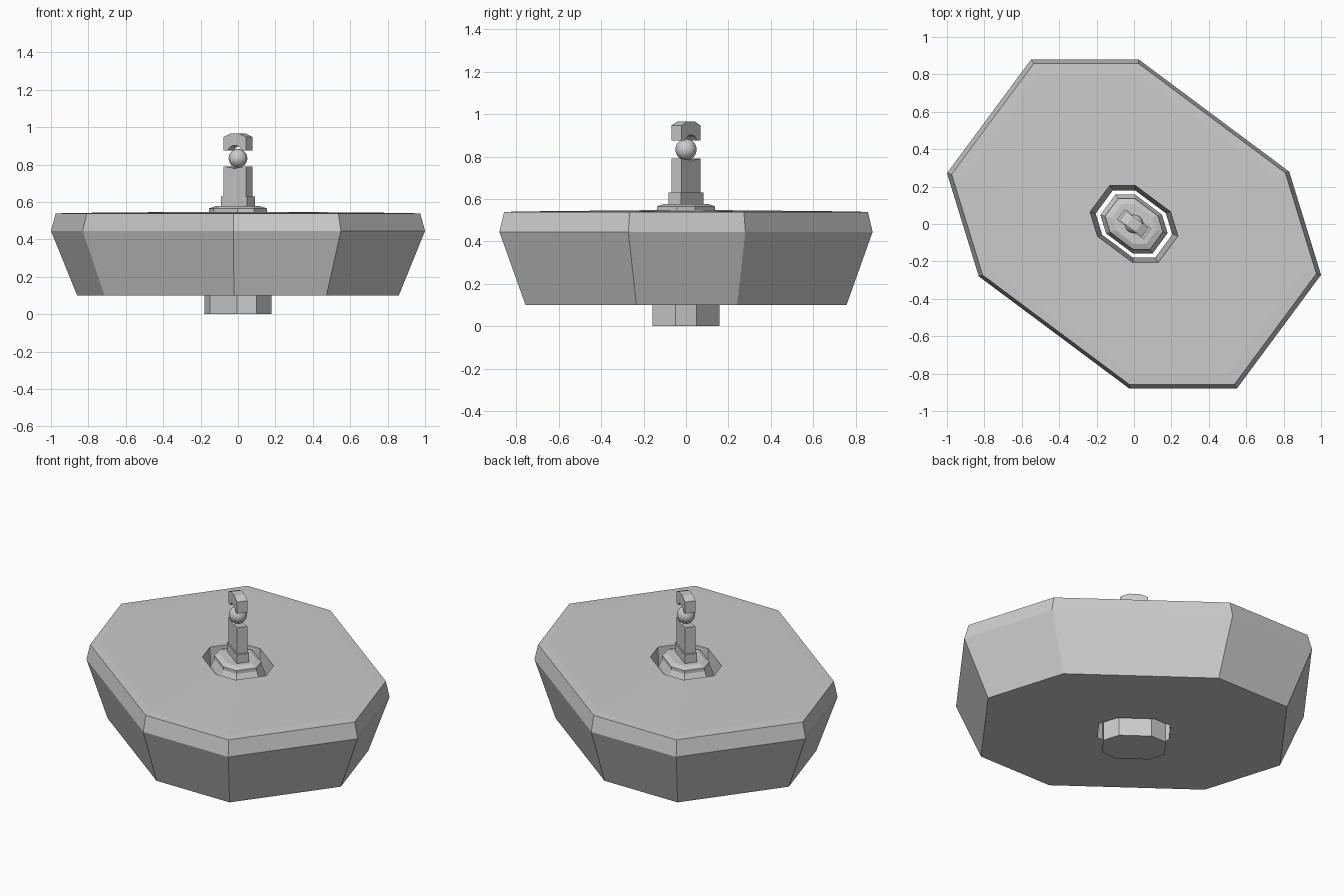
import bpy, bmesh, math
from mathutils import Matrix

if "Cube" in bpy.data.objects:
    bpy.data.objects.remove(bpy.data.objects["Cube"])

# Unit octagon outline shared by the basin and its core (centrally symmetric)
half = [(1.0, -0.272), (0.83, 0.28), (0.025, 0.88), (-0.55, 0.88)]
OCTAGON = half + [(-x, -y) for x, y in half]
TURN = Matrix.Rotation(math.atan2(-0.6, 0.8), 4, 'Z')


def make_object(name, bm):
    bmesh.ops.recalc_face_normals(bm, faces=bm.faces)
    mesh = bpy.data.meshes.new(name)
    bm.to_mesh(mesh)
    bm.free()
    obj = bpy.data.objects.new(name, mesh)
    bpy.context.collection.objects.link(obj)
    return obj


def octagon_stack(name, profile, closed=False):
    """Join octagon rings given as (scale, z); closed profiles make a ring."""
    bm = bmesh.new()
    rings = [[bm.verts.new((x * s, y * s, z)) for x, y in OCTAGON] for s, z in profile]
    pairs = list(zip(rings, rings[1:]))
    if closed:
        pairs.append((rings[-1], rings[0]))
    else:
        bm.faces.new(rings[0])
        bm.faces.new(rings[-1])
    for a, b in pairs:
        for i in range(8):
            j = (i + 1) % 8
            bm.faces.new((a[i], a[j], b[j], b[i]))
    return make_object(name, bm)


def slab(name, outline, half_depth):
    """Extrude an (along, z) outline to a slab turned to the body's long sides."""
    bm = bmesh.new()
    face = bm.faces.new([bm.verts.new((u, -half_depth, z)) for u, z in outline])
    ext = bmesh.ops.extrude_face_region(bm, geom=[face])['geom']
    moved = [v for v in ext if isinstance(v, bmesh.types.BMVert)]
    bmesh.ops.translate(bm, verts=moved, vec=(0, 2 * half_depth, 0))
    bmesh.ops.transform(bm, matrix=TURN, verts=bm.verts)
    return make_object(name, bm)


# Wide body with a tapered hole right through its middle
octagon_stack("body", [(0.205, 0.10), (0.86, 0.10), (1.0, 0.445), (0.975, 0.538),
                       (0.91, 0.541), (0.235, 0.547)], closed=True)

# Core standing free inside the hole
octagon_stack("core", [(0.18, 0.0), (0.18, 0.50), (0.155, 0.545), (0.155, 0.565),
                       (0.12, 0.577)])

# Foot and pillar
slab("pillar_foot", [(-0.088, 0.57), (0.088, 0.57), (0.088, 0.63), (-0.088, 0.63)], 0.036)
slab("pillar", [(-0.075, 0.62), (0.075, 0.62), (0.075, 0.79), (0.03, 0.785),
                (0, 0.778), (-0.03, 0.785), (-0.075, 0.79)], 0.03)

# Ball held between pillar and cap
bm = bmesh.new()
bmesh.ops.create_uvsphere(bm, u_segments=24, v_segments=16, radius=0.05,
                          matrix=Matrix.Translation((0, 0, 0.833)))
for f in bm.faces:
    f.smooth = True
make_object("ball", bm)

# Arched cap with a peaked top
arch = [(0.055 * math.cos(a), 0.848 + 0.055 * math.sin(a))
        for a in (math.radians(d) for d in range(30, 151, 20))]
slab("cap", [(-0.075, 0.875), (-0.075, 0.947), (-0.03, 0.965), (0.03, 0.965),
             (0.075, 0.947), (0.075, 0.875)] + arch, 0.03)
